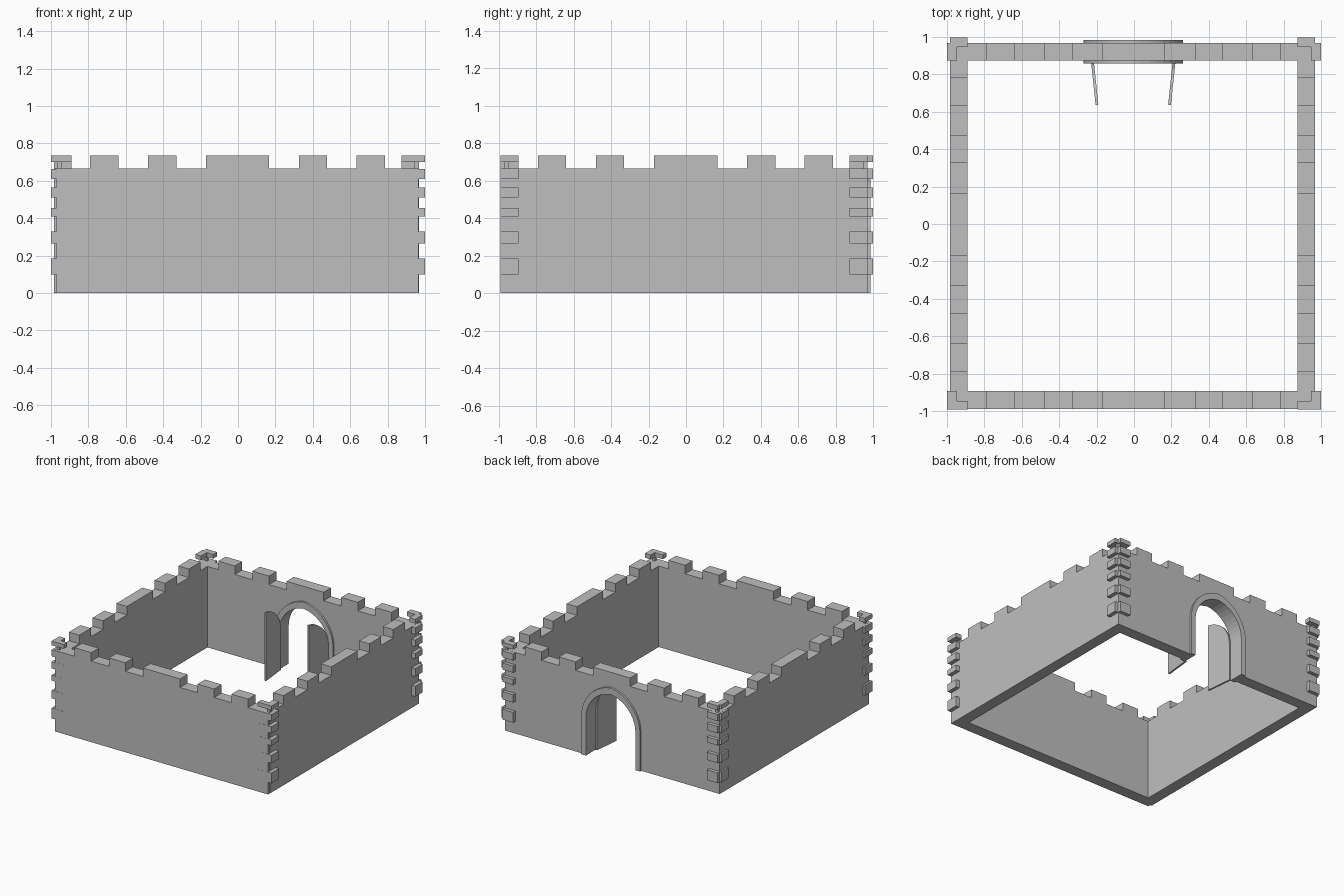
import bpy, bmesh, math
from mathutils import Matrix, Vector

if "Cube" in bpy.data.objects:
    bpy.data.objects.remove(bpy.data.objects["Cube"], do_unlink=True)

stone = bpy.data.materials.new("grey stone")
stone.use_nodes = True
GREY = (0.52, 0.52, 0.52, 1)
stone.diffuse_color = GREY
stone.node_tree.nodes["Principled BSDF"].inputs["Base Color"].default_value = GREY

WALL_TOP, MERLON_TOP = 0.665, 0.735
GATE_X, GATE_HALF, SPRING, GATE_RISE = -0.004, 0.225, 0.31, 0.25
TRIM_HALF, TRIM_RISE = 0.267, 0.305


def finish(name, bm):
    bmesh.ops.recalc_face_normals(bm, faces=bm.faces)
    mesh = bpy.data.meshes.new(name)
    bm.to_mesh(mesh)
    bm.free()
    mesh.materials.append(stone)
    obj = bpy.data.objects.new(name, mesh)
    bpy.context.collection.objects.link(obj)
    return obj


def extrude_profile(name, points, y0, y1, matrix=Matrix()):
    """Extrude an x-z outline between two y values."""
    bm = bmesh.new()
    face = bm.faces.new([bm.verts.new((x, y0, z)) for x, z in points])
    new = bmesh.ops.extrude_face_region(bm, geom=[face])["geom"]
    moved = [v for v in new if isinstance(v, bmesh.types.BMVert)]
    bmesh.ops.translate(bm, verts=moved, vec=(0, y1 - y0, 0))
    bmesh.ops.transform(bm, matrix=matrix, verts=bm.verts)
    return finish(name, bm)


def add_box(bm, xs, ys, zs):
    sides = [sorted(s) for s in (xs, ys, zs)]
    centre = Vector([(a + b) / 2 for a, b in sides])
    size = Vector([b - a for a, b in sides])
    bmesh.ops.create_cube(bm, size=1,
                          matrix=Matrix.Translation(centre) @ Matrix.Diagonal((*size, 1)))


def half_arch(half, rise, steps=10):
    """Right side of a pointed arch, from springing to apex."""
    radius = (half ** 2 + rise ** 2) / (2 * half)
    end = math.asin(rise / radius)
    return [(half - radius + radius * math.cos(end * i / steps),
             SPRING + radius * math.sin(end * i / steps)) for i in range(steps + 1)]


def full_arch(half, rise):
    """Whole arch outline from the right foot to the left foot."""
    right = [(half, 0)] + half_arch(half, rise)
    left = [(-x, z) for x, z in reversed(right[:-1])]
    return [(x + GATE_X, z) for x, z in right + left]


def battlement(start, end):
    """Wall outline with merlons, from lower left over the top to lower right."""
    points = [(start, 0), (start, WALL_TOP)]
    for a, b in ((-.79, -.64), (-.48, -.33), (-.17, .167), (.325, .477), (.633, .785)):
        points += [(a, WALL_TOP), (a, MERLON_TOP), (b, MERLON_TOP), (b, WALL_TOP)]
    return points + [(end, WALL_TOP), (end, 0)]


# Walls
quarter = Matrix.Rotation(math.pi / 2, 4, "Z")
extrude_profile("front_wall", battlement(-.97, .966), -.99, -.893)
extrude_profile("left_wall", battlement(-.968, .968), -.967, -.873, quarter)
extrude_profile("right_wall", battlement(-.968, .968), .889, .984, quarter)
extrude_profile("back_wall", battlement(-.97, .966) + full_arch(GATE_HALF, GATE_RISE),
                .873, .968)

# Gate surround, standing proud on both wall faces
extrude_profile("gate_surround",
                full_arch(TRIM_HALF, TRIM_RISE) + full_arch(GATE_HALF, GATE_RISE)[::-1],
                .857, .984)

# Open door leaves, each half of the pointed arch
leaf = [(0, 0)] + [(GATE_HALF - x, z) for x, z in half_arch(GATE_HALF, GATE_RISE)]
leaf.append((GATE_HALF, 0))
for side, name in ((1, "left_door"), (-1, "right_door")):
    hinge = Matrix.Translation((GATE_X + side * GATE_HALF, .86, 0))
    swing = Matrix.Rotation(math.radians(-90 - side * 6), 4, "Z")
    extrude_profile(name, leaf, 0, -side * .015, hinge @ swing)

# Corner stones: two overlapping blocks per course, with a raised cap
courses = ((.10, .185), (.265, .33), (.41, .455), (.51, .565), (.61, .664), (.70, MERLON_TOP))
for sx, x_name in ((1, "left"), (-1, "right")):
    x_inner = .873 if sx > 0 else .889
    x_face = .968 if sx > 0 else .985
    for sy, y_name in ((-1, "front"), (1, "back")):
        y_inner, y_face, y_out = (.873, .969, .997) if sy > 0 else (.893, .991, .991)
        bm = bmesh.new()
        for course in courses:
            add_box(bm, (sx * .946, sx * .999), (sy * y_inner, sy * y_face), course)
            add_box(bm, (sx * x_inner, sx * x_face), (sy * .946, sy * y_out), course)
        add_box(bm, (sx * .945, sx * .968), (sy * .945, sy * .968), (.65, .71))
        finish(f"{y_name}_{x_name}_corner_stones", bm)
